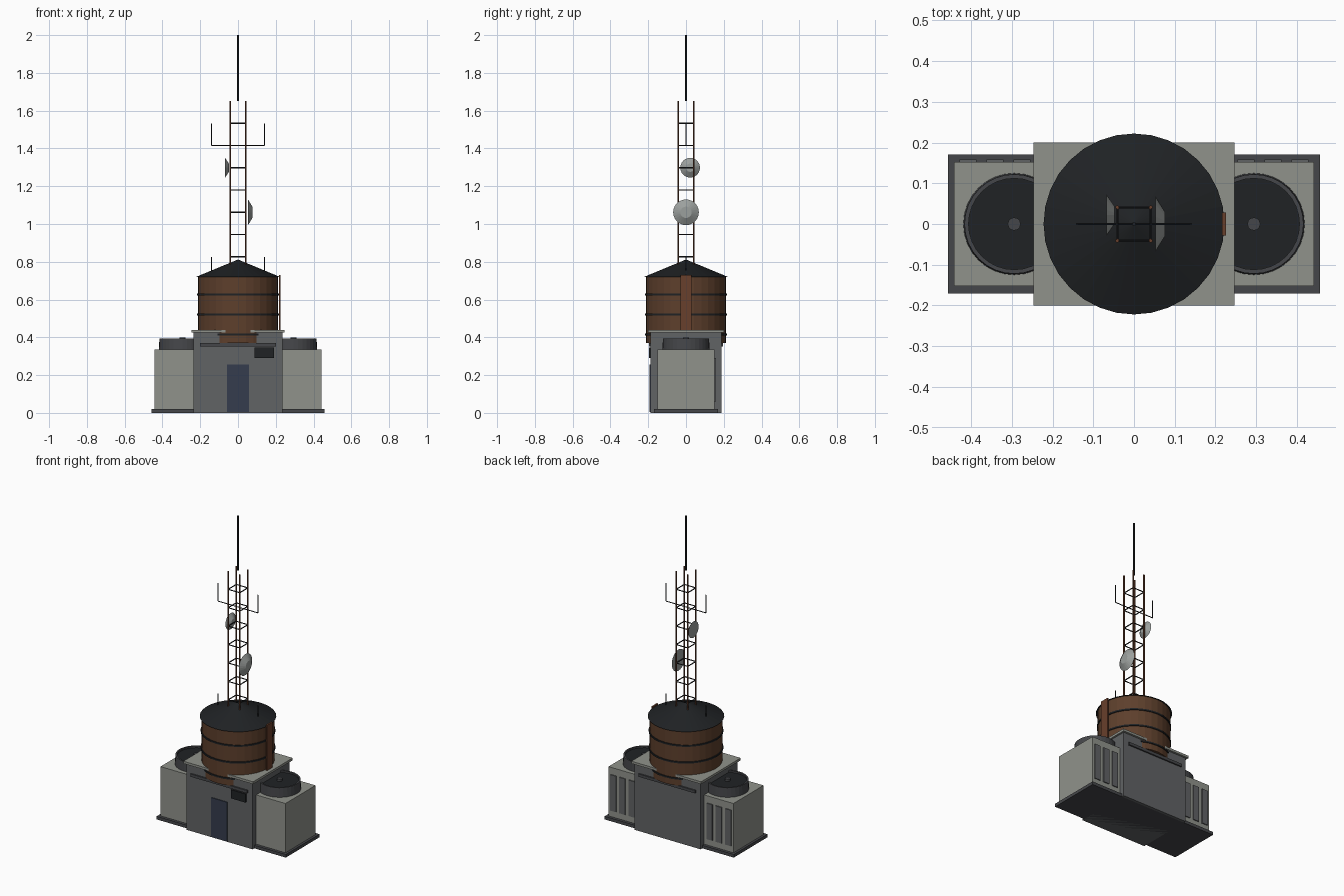
import bpy, math
from mathutils import Vector

if "Cube" in bpy.data.objects:
    bpy.data.objects.remove(bpy.data.objects["Cube"])


def mat(name, r, g, b):
    m = bpy.data.materials.new(name)
    m.diffuse_color = (r, g, b, 1)
    m.use_nodes = True
    m.node_tree.nodes["Principled BSDF"].inputs["Base Color"].default_value = m.diffuse_color
    return m


CONCRETE = mat("concrete", 0.28, 0.29, 0.26)
WALL = mat("wall_grey", 0.12, 0.125, 0.13)
TRIM = mat("trim_grey", 0.06, 0.062, 0.068)
DARK = mat("dark_metal", 0.014, 0.016, 0.018)
WOOD = mat("tank_brown", 0.11, 0.05, 0.025)
RUST = mat("rust", 0.14, 0.05, 0.025)
DOOR = mat("door_blue", 0.035, 0.045, 0.075)
DISH = mat("dish_grey", 0.33, 0.35, 0.34)


def finish(name, m):
    o = bpy.context.object
    o.name = name
    o.data.materials.append(m)
    return o


def box(name, x0, x1, y0, y1, z0, z1, m):
    bpy.ops.mesh.primitive_cube_add(size=1, location=((x0 + x1) / 2, (y0 + y1) / 2, (z0 + z1) / 2))
    o = bpy.context.object
    o.scale = (x1 - x0, y1 - y0, z1 - z0)
    bpy.ops.object.transform_apply(location=False, rotation=False, scale=True)
    return finish(name, m)


def frustum(name, a, b, r1, r2, m, sides=32):
    a, b = Vector(a), Vector(b)
    d = b - a
    bpy.ops.mesh.primitive_cone_add(vertices=sides, radius1=r1, radius2=r2, depth=d.length,
                                    location=(a + b) / 2,
                                    rotation=d.to_track_quat('Z', 'Y').to_euler())
    return finish(name, m)


def rod(name, a, b, r, m, sides=6):
    return frustum(name, a, b, r, r, m, sides)


def lathe_ring(name, cx, profile, m, sides=32):
    # closed cross-section (r, z) turned about a vertical axis
    n = len(profile)
    verts, faces = [], []
    for i in range(sides):
        t = 2 * math.pi * i / sides
        verts += [(r * math.cos(t), r * math.sin(t), z) for r, z in profile]
        k = (i + 1) % sides
        faces += [(i * n + j, k * n + j, k * n + (j + 1) % n, i * n + (j + 1) % n) for j in range(n)]
    me = bpy.data.meshes.new(name)
    me.from_pydata(verts, [], faces)
    o = bpy.data.objects.new(name, me)
    o.location.x = cx
    bpy.context.collection.objects.link(o)
    me.materials.append(m)


# base and central building
box("base_slab", -0.457, 0.457, -0.17, 0.17, 0, 0.02, TRIM)
box("main_building", -0.235, 0.235, -0.187, 0.187, 0, 0.427, WALL)
box("roof_slab", -0.247, 0.247, -0.2, 0.2, 0.425, 0.44, CONCRETE)
box("door", -0.057, 0.057, -0.192, -0.18, 0.005, 0.255, DOOR)
box("wall_vent", 0.087, 0.19, -0.196, -0.18, 0.29, 0.345, DARK)
for side, s in (("front", -1), ("back", 1)):
    y0, y1 = sorted((s * 0.18, s * 0.196))
    box(side + "_ledge", -0.2, 0.2, y0, y1, 0.352, 0.37, TRIM)

# side cooling units with fans and back louvres
for side, s in (("left", -1), ("right", 1)):
    x0, x1 = sorted((s * 0.148, s * 0.442))
    box(side + "_unit", x0, x1, -0.152, 0.152, 0.01, 0.335, CONCRETE)
    cx = s * 0.294
    lathe_ring(side + "_fan_shroud", cx,
               [(0.125, 0.33), (0.122, 0.395), (0.112, 0.395), (0.112, 0.33)], TRIM)
    rod(side + "_fan_disc", (cx, 0, 0.33), (cx, 0, 0.385), 0.112, DARK, 32)
    rod(side + "_fan_hub", (cx, 0, 0.38), (cx, 0, 0.4), 0.016, TRIM, 12)
    for i in range(3):
        lx = s * (0.275 + 0.066 * i)
        box(f"{side}_louvre_{i}", lx - 0.021, lx + 0.021, 0.145, 0.158, 0.06, 0.29, WALL)

# water tank
rod("tank", (0, 0, 0.37), (0, 0, 0.722), 0.212, WOOD, 32)
for i, z in enumerate((0.415, 0.52, 0.627)):
    lathe_ring(f"tank_hoop_{i}", 0,
               [(0.207, z - 0.005), (0.217, z - 0.005), (0.217, z + 0.005), (0.207, z + 0.005)], DARK)
frustum("tank_roof", (0, 0, 0.72), (0, 0, 0.812), 0.222, 0, DARK)
box("tank_ladder_plate", 0.216, 0.226, -0.028, 0.028, 0.38, 0.73, RUST)

# lattice mast
W, Z0, STEP = 0.041, 0.709, 0.1178
corners = [(-W, -W), (W, -W), (W, W), (-W, W)]
for i, (x, y) in enumerate(corners):
    rod(f"mast_leg_{i}", (x, y, Z0), (x, y, 1.65), 0.005, RUST)
for k in range(8):
    z = Z0 + k * STEP
    for i in range(4):
        a, b = corners[i], corners[(i + 1) % 4]
        rod(f"mast_rung_{k}_{i}", (*a, z), (*b, z), 0.0035, DARK)
rod("top_whip", (0, 0, 1.65), (0, 0, 2.0), 0.005, DARK, 8)

# cross arms with whip aerials
for k in (0, 6):
    z = Z0 + k * STEP
    rod(f"cross_arm_{k}", (-0.14, 0, z), (0.14, 0, z), 0.003, DARK)
    for s in (-1, 1):
        rod(f"arm_whip_{k}_{s}", (s * 0.14, 0, z), (s * 0.14, 0, z + 0.115), 0.003, DARK)

# dishes
frustum("lower_dish", (0.053, 0, 1.062), (0.076, 0, 1.062), 0.068, 0.03, DISH, 24)
frustum("upper_dish", (-0.068, 0.022, 1.298), (-0.048, 0.022, 1.298), 0.052, 0.022, DISH, 24)
